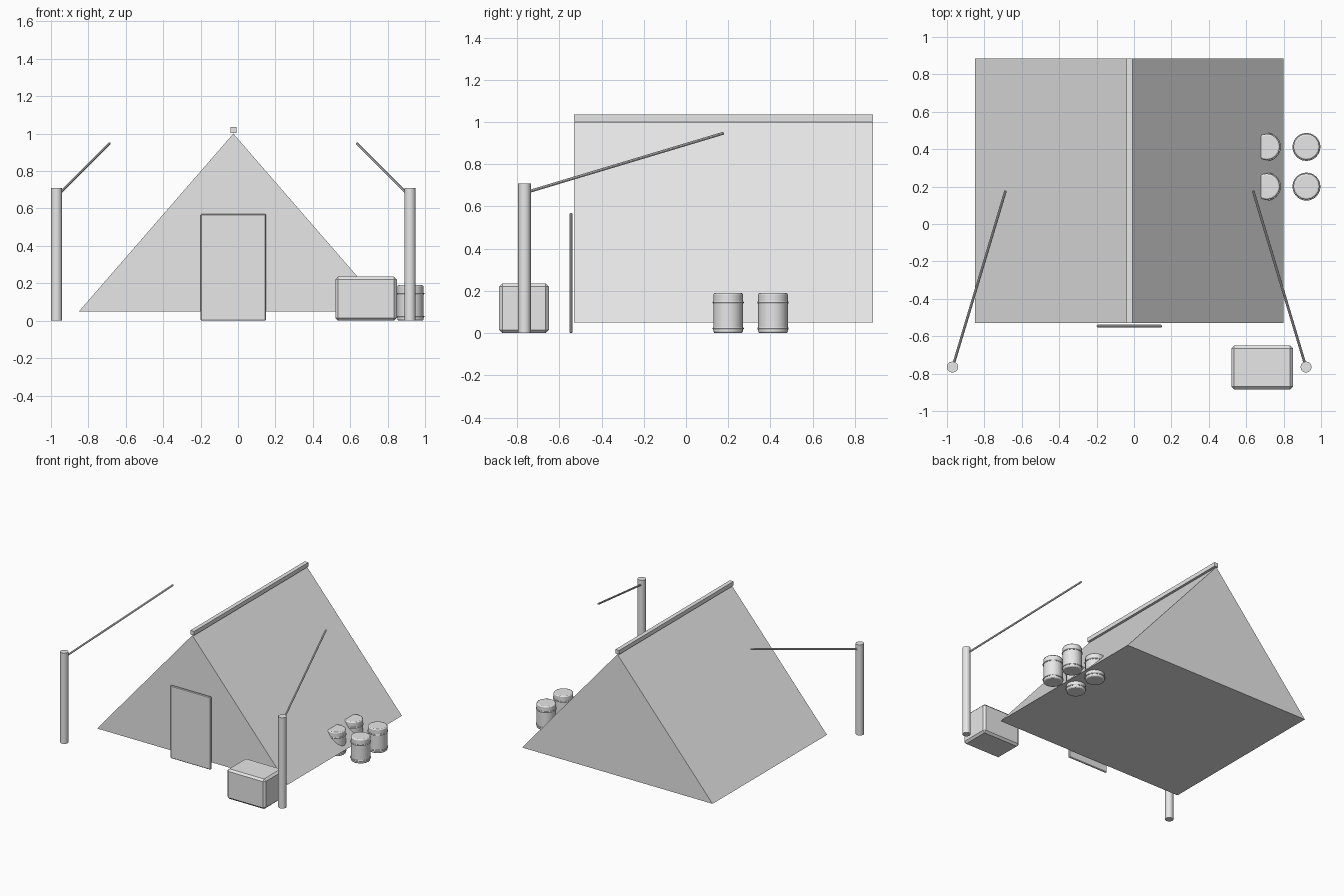
import bpy
import bmesh
import math
from mathutils import Vector

cube = bpy.data.objects.get("Cube")
if cube:
    bpy.data.objects.remove(cube, do_unlink=True)

# One plain colour for everything
GREY = (0.8, 0.8, 0.8, 1)
grey = bpy.data.materials.new("light_grey")
grey.use_nodes = True
grey.diffuse_color = GREY
grey.node_tree.nodes["Principled BSDF"].inputs["Base Color"].default_value = GREY


def finish(obj, name, smooth=False):
    obj.name = name
    obj.data.materials.append(grey)
    if smooth:
        bpy.ops.object.shade_smooth_by_angle(angle=math.radians(35))
    return obj


def box(name, low, high, bevel=0):
    low, high = Vector(low), Vector(high)
    bpy.ops.mesh.primitive_cube_add(size=1, location=(low + high) / 2)
    obj = bpy.context.object
    obj.scale = high - low
    bpy.ops.object.transform_apply(location=False, rotation=False, scale=True)
    if bevel:
        mod = obj.modifiers.new("chamfer", "BEVEL")
        mod.width = bevel
        mod.segments = 1
    return finish(obj, name)


def rod(name, start, end, radius, sides):
    start, end = Vector(start), Vector(end)
    axis = end - start
    bpy.ops.mesh.primitive_cylinder_add(
        vertices=sides, radius=radius, depth=axis.length, location=(start + end) / 2,
        rotation=axis.to_track_quat("Z", "Y").to_euler())
    return finish(bpy.context.object, name, smooth=True)


def barrel(name, x, y):
    # Chamfered drum with two raised hoops
    bpy.ops.mesh.primitive_cylinder_add(vertices=16, radius=0.07, depth=0.19,
                                        location=(x, y, 0.095))
    drum = bpy.context.object
    mod = drum.modifiers.new("chamfer", "BEVEL")
    mod.width = 0.008
    mod.segments = 2
    finish(drum, name, smooth=True)
    for label, z in (("lower", 0.022), ("upper", 0.145)):
        bpy.ops.mesh.primitive_torus_add(major_segments=24, minor_segments=6,
                                         major_radius=0.07, minor_radius=0.005,
                                         location=(x, y, z))
        finish(bpy.context.object, f"{name}_{label}_hoop", smooth=True)


# Tent: triangular prism, closed underneath
FRONT, BACK, MID = -0.53, 0.885, -0.025
bm = bmesh.new()
profile = [(MID - 0.825, 0.05), (MID + 0.825, 0.05), (MID, 1.0)]
face = bm.faces.new([bm.verts.new((x, FRONT, z)) for x, z in profile])
ext = bmesh.ops.extrude_face_region(bm, geom=[face])
moved = [v for v in ext["geom"] if isinstance(v, bmesh.types.BMVert)]
bmesh.ops.translate(bm, verts=moved, vec=(0, BACK - FRONT, 0))
if len(bm.faces) == 4:
    bm.faces.new([v for v in bm.verts if v.co.y < 0])
bmesh.ops.recalc_face_normals(bm, faces=bm.faces)
mesh = bpy.data.meshes.new("tent")
bm.to_mesh(mesh)
bm.free()
tent = bpy.data.objects.new("tent", mesh)
bpy.context.collection.objects.link(tent)
finish(tent, "tent")

# Ridge beam and door panel
box("ridge_beam", (MID - 0.016, FRONT, 1.003), (MID + 0.016, BACK, 1.035))
box("door", (MID - 0.175, -0.553, 0), (MID + 0.175, -0.538, 0.57), 0.005)

# Guy posts with ropes, mirrored about the ridge
for side, s in (("left", 1), ("right", -1)):
    px = MID + s * 0.945
    rod(side + "_post", (px, -0.765, 0), (px, -0.765, 0.71), 0.03, 12)
    rod(side + "_rope", (px - s * 0.008, -0.74, 0.672),
        (MID + s * 0.662, 0.177, 0.947), 0.007, 8)

# Crate
box("crate", (0.52, -0.885, 0), (0.85, -0.65, 0.235), 0.015)

# Barrels, the inner pair partly inside the tent
for column, x in (("outer", 0.922), ("inner", 0.71)):
    for row, y in (("front", 0.2), ("back", 0.412)):
        barrel(f"{column}_{row}_barrel", x, y)
